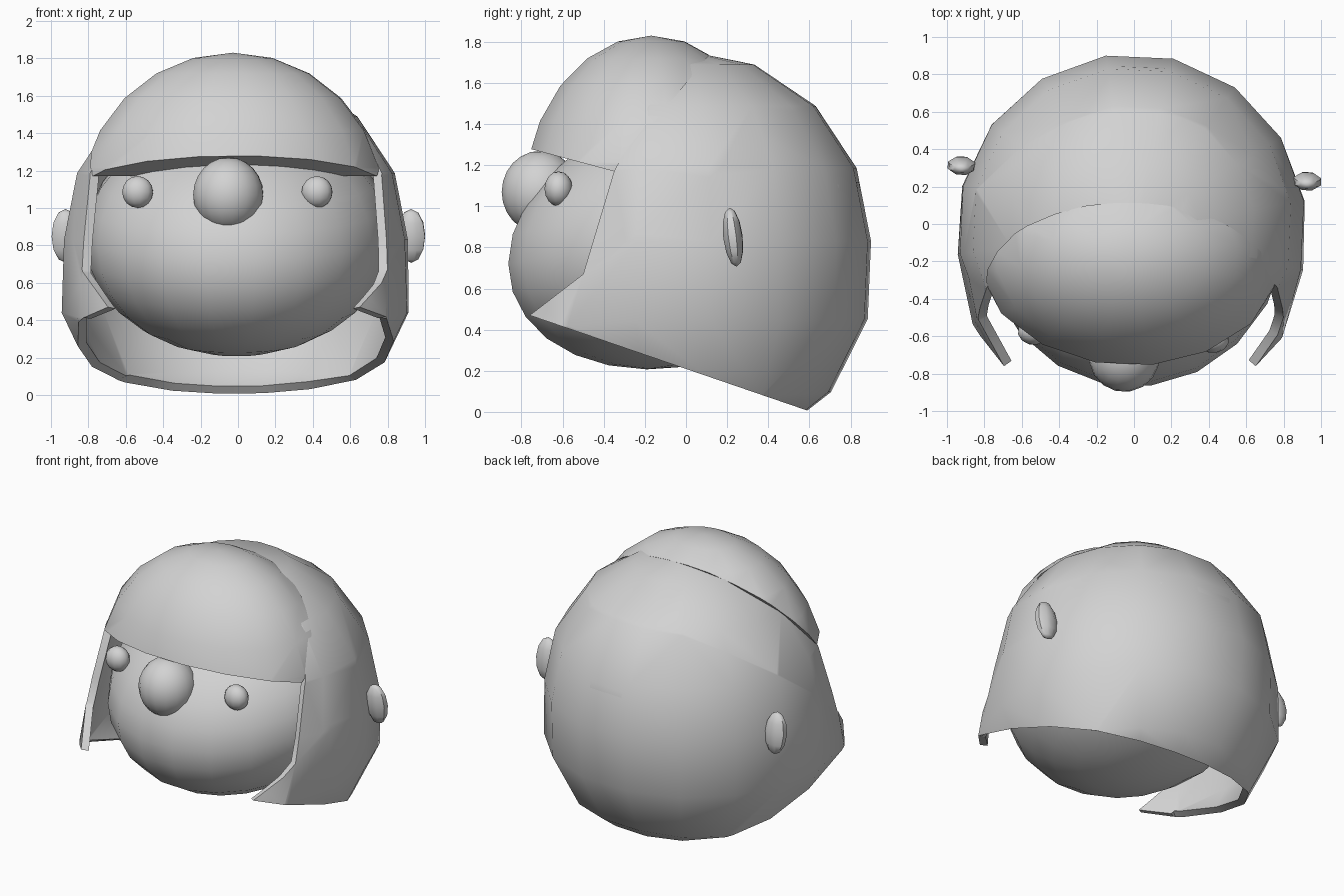
import bpy, bmesh, math
from mathutils import Vector, Matrix

cube = bpy.data.objects.get("Cube")
if cube:
    bpy.data.objects.remove(cube, do_unlink=True)

grey = bpy.data.materials.new("light_grey")
grey.use_nodes = True
GREY = (0.65, 0.65, 0.65, 1)
grey.diffuse_color = GREY
grey.node_tree.nodes["Principled BSDF"].inputs["Base Color"].default_value = GREY

# The whole head is turned slightly to one side
YAW = Matrix.Rotation(-0.045, 4, "Z")


def ball(center, radii, segments=16, rings=12, tilt=0, shape=None):
    """Ellipsoid, optionally reshaped point by point, then turned by the yaw."""
    bm = bmesh.new()
    bmesh.ops.create_uvsphere(bm, u_segments=segments, v_segments=rings, radius=1)
    bm.transform(Matrix.Rotation(math.pi / segments, 4, "Z"))
    place = Matrix.Translation(center) @ Matrix.Rotation(tilt, 4, "X")
    bm.transform(place @ Matrix.Diagonal((*radii, 1)))
    if shape:
        for v in bm.verts:
            v.co = shape(v.co)
    bm.transform(YAW)
    return bm


def cut(bm, a, b, remove=False, cap=False):
    """Cut along the line a-b given in (y, z); can remove the side to the right of a to b."""
    normal = Vector((0, b[1] - a[1], a[0] - b[0]))
    geom = bm.verts[:] + bm.edges[:] + bm.faces[:]
    res = bmesh.ops.bisect_plane(bm, geom=geom, dist=1e-5, plane_co=(0, *a),
                                 plane_no=normal, clear_outer=remove)
    if cap:
        edges = [e for e in res["geom_cut"] if isinstance(e, bmesh.types.BMEdge)]
        bmesh.ops.holes_fill(bm, edges=edges)


def finish(name, bm, thickness=0):
    bmesh.ops.recalc_face_normals(bm, faces=bm.faces)
    mesh = bpy.data.meshes.new(name)
    bm.to_mesh(mesh)
    bm.free()
    obj = bpy.data.objects.new(name, mesh)
    bpy.context.collection.objects.link(obj)
    mesh.materials.append(grey)
    bpy.ops.object.select_all(action="DESELECT")
    obj.select_set(True)
    bpy.context.view_layer.objects.active = obj
    if thickness:
        shell = obj.modifiers.new("shell", "SOLIDIFY")
        shell.thickness = thickness
        shell.offset = -1
        bpy.ops.object.modifier_apply(modifier="shell")
    bpy.ops.object.shade_smooth_by_angle(angle=math.radians(40))


def lean(p):
    """Chin dips and forehead slopes back."""
    return Vector((p.x, p.y, p.z + 0.15 * p.y))


# Face, nose, eyes and ears
finish("head", ball((0, 0, 0.85), (0.82, 0.87, 0.63), 20, 14, shape=lean))
finish("nose", ball((-0.02, -0.71, 1.07), (0.19, 0.19, 0.2)))
for side, label in ((1, "left"), (-1, "right")):
    finish(label + "_eye", ball((side * 0.48 - 0.03, -0.6, 1.085), (0.085, 0.07, 0.085), 12, 8))
    finish(label + "_ear", ball((side * 0.925 - 0.01, 0.27, 0.85), (0.08, 0.05, 0.145), 8, 6, 0.12))

HAIR_CENTER = Vector((-0.01, -0.02, 0.83))


def flared(p):
    """Ball that widens downwards, most of all at the front flaps."""
    d = p.normalized()
    flare = 0.14 + 0.7 * min(0, d.y) ** 2 + 0.08 * abs(d.x)
    return HAIR_CENTER + d * (0.93 + flare * max(0, -d.z))


# Hair shell: sloping lower rim, then the face opening
hair = ball((0, 0, 0), (1, 1, 1), 16, 8, shape=flared)
cut(hair, (-0.76, 0.47), (0.61, 0), remove=True)
opening = [(-0.76, 0.47), (-0.5, 0.67), (-0.35, 1.17), (-0.15, 1.55), (0.05, 1.74)]
segments = list(zip(opening, opening[1:]))
for a, b in segments:
    cut(hair, a, b)


def in_opening(face):
    p = face.calc_center_median()
    for a, b in segments:
        if p.z < b[1]:
            break
    return p.y < a[0] + (p.z - a[1]) * (b[0] - a[0]) / (b[1] - a[1])


bmesh.ops.delete(hair, geom=[f for f in hair.faces if in_opening(f)], context="FACES")
finish("hair", hair, thickness=0.05)

# Fringe: solid cap over the forehead, cut flat below and behind
fringe = ball((-0.02, -0.17, 1.0), (0.83, 0.63, 0.83))
cut(fringe, (-0.76, 1.28), (-0.35, 1.17), remove=True, cap=True)
cut(fringe, (-0.35, 1.17), (0.1, 1.72), remove=True, cap=True)
finish("fringe", fringe)
